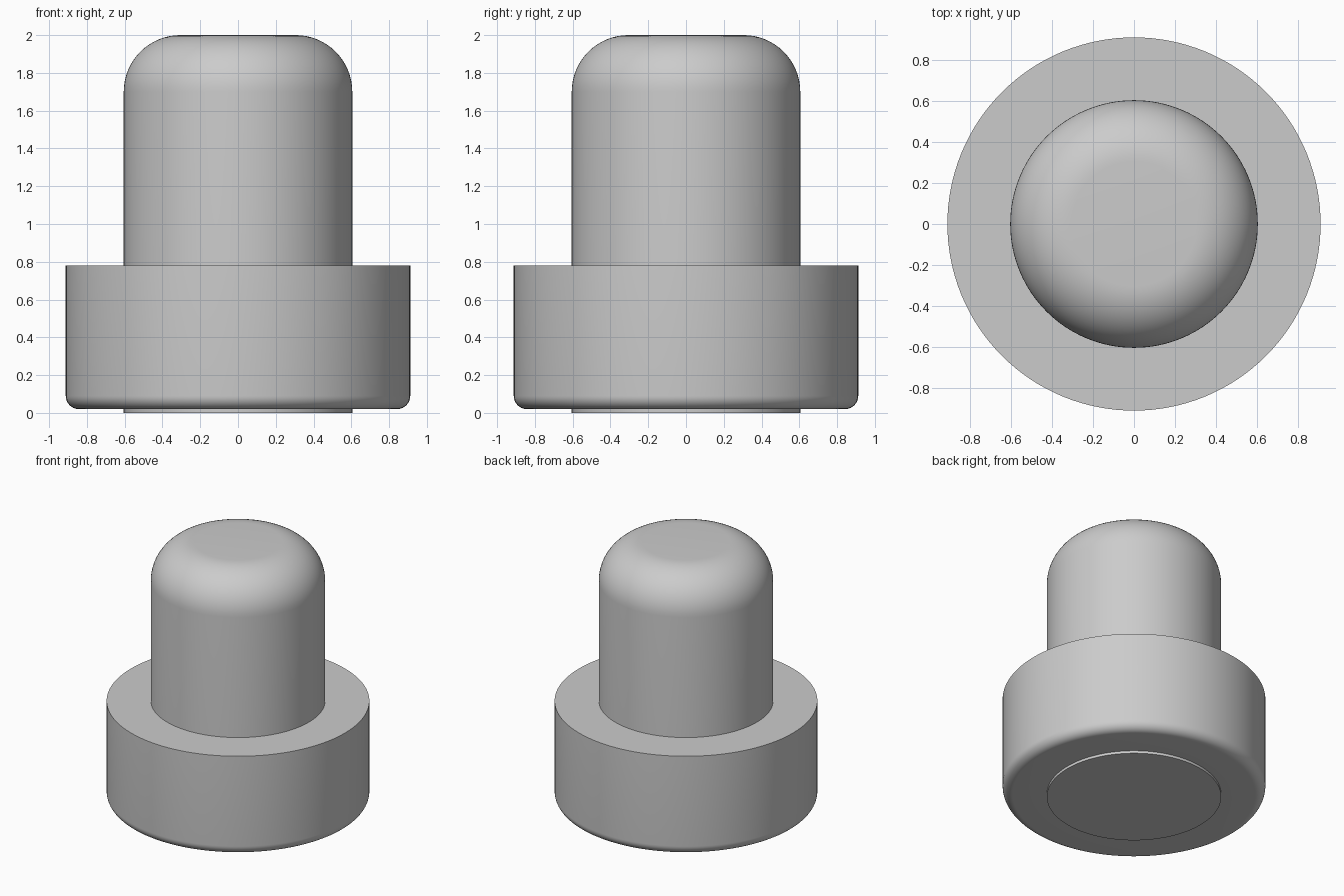
import bpy
import bmesh
import math

cube = bpy.data.objects.get("Cube")
if cube:
    bpy.data.objects.remove(cube, do_unlink=True)

SEGMENTS = 128

grey = bpy.data.materials.new("plain grey")
grey.use_nodes = True
colour = (0.6, 0.6, 0.6, 1)
grey.diffuse_color = colour
grey.node_tree.nodes["Principled BSDF"].inputs["Base Color"].default_value = colour


def fillet(cx, cz, radius, start, end, steps):
    """Points along a rounded corner, angles in degrees."""
    angles = [math.radians(start + (end - start) * i / steps) for i in range(steps + 1)]
    return [(cx + radius * math.cos(a), cz + radius * math.sin(a)) for a in angles]


def lathe(name, profile, closed=False):
    """Turn a radius/height profile around the z axis."""
    bm = bmesh.new()
    verts = [bm.verts.new((r, 0, z)) for r, z in profile]
    pairs = list(zip(verts, verts[1:]))
    if closed:
        pairs.append((verts[-1], verts[0]))
    edges = [bm.edges.new(p) for p in pairs]
    bmesh.ops.spin(bm, geom=verts + edges, cent=(0, 0, 0), axis=(0, 0, 1),
                   angle=math.tau, steps=SEGMENTS)
    bmesh.ops.remove_doubles(bm, verts=bm.verts[:], dist=0.0001)
    bmesh.ops.recalc_face_normals(bm, faces=bm.faces[:])
    mesh = bpy.data.meshes.new(name)
    bm.to_mesh(mesh)
    bm.free()
    mesh.materials.append(grey)
    obj = bpy.data.objects.new(name, mesh)
    bpy.context.collection.objects.link(obj)
    bpy.ops.object.select_all(action="DESELECT")
    obj.select_set(True)
    bpy.context.view_layer.objects.active = obj
    bpy.ops.object.shade_smooth_by_angle(angle=math.radians(30))
    return obj


# Central plunger with a rounded top
lathe("plunger", [(0, 0), (0.605, 0)] + fillet(0.305, 1.7, 0.3, 0, 90, 16) + [(0, 2)])

# Wide collar with a rounded lower rim, slightly above the plunger's base
lathe("collar",
      [(0.6, 0.02)] + fillet(0.842, 0.09, 0.07, -90, 0, 10) + [(0.912, 0.78), (0.6, 0.78)],
      closed=True)
